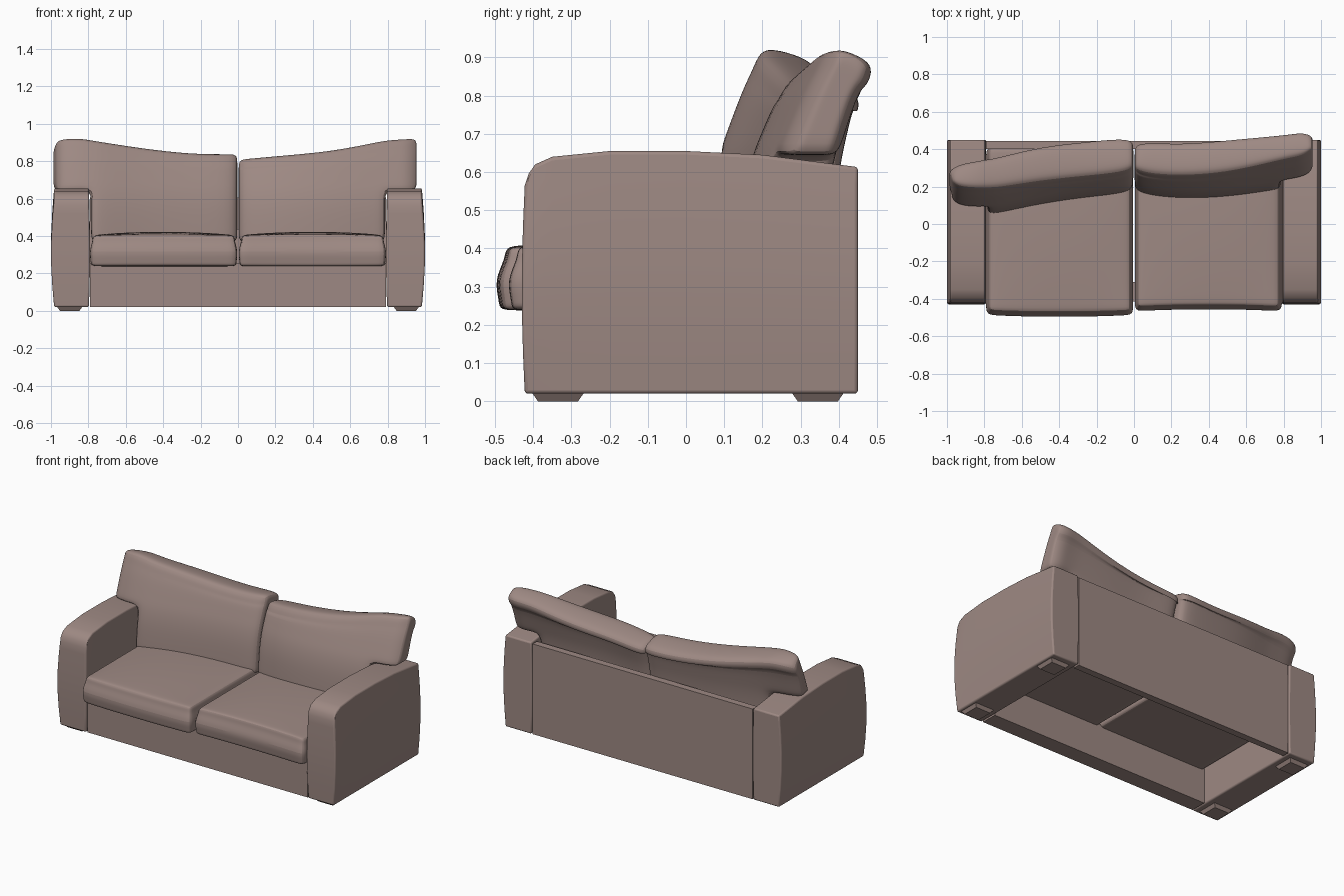
import bpy, bmesh
from math import sin, pi

if "Cube" in bpy.data.objects:
    bpy.data.objects.remove(bpy.data.objects["Cube"])

fabric = bpy.data.materials.new("fabric")
fabric.diffuse_color = (.34, .25, .227, 1)
fabric.use_nodes = True
fabric.node_tree.nodes["Principled BSDF"].inputs["Base Color"].default_value = fabric.diffuse_color


def interp(points, x):
    """Piecewise linear lookup in a list of (x, value)."""
    if x <= points[0][0]:
        return points[0][1]
    for (x0, v0), (x1, v1) in zip(points, points[1:]):
        if x <= x1:
            return v0 + (v1 - v0) * (x - x0) / (x1 - x0)
    return points[-1][1]


def block(name, xs, ys, zs, warp=None, keep=None, side=1, subsurf=0, bevel=0):
    """Skin of a grid of box cells; warp moves points, keep drops cells."""
    bm = bmesh.new()
    size = (len(xs) - 1, len(ys) - 1, len(zs) - 1)
    verts = {}

    def vert(idx):
        if idx not in verts:
            p = (xs[idx[0]], ys[idx[1]], zs[idx[2]])
            p = warp(*p) if warp else p
            verts[idx] = bm.verts.new((p[0] * side, p[1], p[2]))
        return verts[idx]

    def solid(c):
        if any(c[a] < 0 or c[a] >= size[a] for a in range(3)):
            return False
        mid = [(g[i] + g[i + 1]) / 2 for g, i in zip((xs, ys, zs), c)]
        return keep is None or keep(*mid)

    for i in range(size[0]):
        for j in range(size[1]):
            for k in range(size[2]):
                if not solid((i, j, k)):
                    continue
                for a in range(3):
                    for d in (0, 1):
                        n = [i, j, k]
                        n[a] += 2 * d - 1
                        if solid(n):
                            continue
                        quad = []
                        for u, v in ((0, 0), (1, 0), (1, 1), (0, 1)):
                            c = [i, j, k]
                            c[a] += d
                            c[(a + 1) % 3] += u
                            c[(a + 2) % 3] += v
                            quad.append(vert(tuple(c)))
                        bm.faces.new(quad)
    bmesh.ops.recalc_face_normals(bm, faces=bm.faces)
    mesh = bpy.data.meshes.new(name)
    bm.to_mesh(mesh)
    bm.free()
    mesh.materials.append(fabric)
    ob = bpy.data.objects.new(name, mesh)
    bpy.context.collection.objects.link(ob)
    if bevel:
        m = ob.modifiers.new("bevel", 'BEVEL')
        m.width, m.segments, m.limit_method, m.angle_limit = bevel, 3, 'ANGLE', 0.8
    if subsurf:
        m = ob.modifiers.new("subsurf", 'SUBSURF')
        m.levels = m.render_levels = subsurf
    bpy.ops.object.select_all(action='DESELECT')
    ob.select_set(True)
    bpy.context.view_layer.objects.active = ob
    bpy.ops.object.shade_smooth_by_angle(angle=0.7)
    return ob


# Arms: curved top, rounded front, bulging sides
arm_top = [(-.43, .565), (-.42, .595), (-.395, .62), (-.35, .64),
           (-.2, .655), (0, .655), (.2, .645), (.45, .613)]


def arm_warp(x, y, h):
    z = .02 + h * (interp(arm_top, y) - .02)
    puff = sin(pi * h)
    if x > .9:
        x += .017 * puff
    elif x < .85:
        x -= .006 * puff
    if y < -.4:
        y += .008 * (1 - puff)
    return x, y, z


for s, label in ((-1, "left"), (1, "right")):
    block(label + "_arm", [.797, .89, .983], [p[0] for p in arm_top],
          [0, .2, .4, .6, .8, .92, 1], arm_warp, side=s, bevel=.02)

    # Tapered feet
    for y, pos in ((-.335, "front"), (.345, "back")):
        def foot_warp(x, fy, z):
            k = 1 if z > .01 else .75
            return .9 + (x - .9) * k, y + fy * k, z
        block(f"{label}_{pos}_foot", [.83, .97], [-.07, .07], [0, .025],
              foot_warp, side=s)

# Base panels, open underneath
block("front_panel", [-.79, .79], [-.415, -.31], [.02, .255])
block("back_panel", [-.79, .79], [.40, .445], [.02, .605])

# Seat cushions: pillow edges, widest halfway up
for s, label, front in ((-1, "left", -.492), (1, "right", -.472)):
    def seat_warp(x, y, z):
        crown = sin(pi * x / .795) * sin(pi * min(max((y + .5) / .95, 0), 1))
        inset = 0 if .28 < z < .35 else .018 if z > .35 else .008
        if z > .35:
            z += .026 * crown
        if y < front + .01:
            y += inset * 1.6 + .012 * sin(pi * x / .795) * s
        if x < .02:
            x += inset
        elif x > .78:
            x -= inset
        return x, y, z
    block(label + "_seat_cushion", [.0005, .06, .25, .54, .72, .795],
          [front, front + .06, -.2, .1, .36, .41],
          [.238, .262, .318, .372, .404], seat_warp, side=s, subsurf=2)

# T-shaped back cushions, each slumped differently
slump = {
    "left": (-1, .99, .37,
             [(0, .185), (.4, .145), (.6, .105), (.72, .075), (.87, .065), (.99, .085)],
             [(0, .855), (.3, .855), (.6, .898), (.9, .948), (.99, .92)],
             [(0, .225), (.3, .225), (.6, .23), (.85, .185), (.99, .135)]),
    "right": (1, .955, .42,
              [(0, .18), (.25, .15), (.5, .16), (.79, .205), (.955, .235)],
              [(0, .825), (.2, .845), (.45, .86), (.8, .93), (.955, .938)],
              [(0, .2), (.5, .215), (.8, .17), (.955, .155)]),
}
for label, (s, end, lean, face, crest, depth) in slump.items():
    def back_warp(x, t, z):
        top = interp(crest, x)
        upper = z > .9
        if upper:
            z = top - (1 - z) * .7
        elif z > .75:
            z = (top + .70) / 2
        rise = max(z - .6, 0)
        y = interp(face, x) + .08 * (min(z, .6) - .6) + lean * rise
        y += t * interp(depth, x) * (1 - .6 * rise)
        if upper:
            z -= .06 * t * t + .02 * (1 - t) ** 2
        if x < .02 or x > end - .01:
            y += .05 * (.5 - t)
        if x > end - .01 and label == "left":
            x += .02 * (t - 1)
        return x, y, z
    block(label + "_back_cushion",
          [.004, .055, .25, .5, .72, .785, .85, end - .05, end],
          [0, .25, .75, 1], [.37, .42, .55, .645, .70, .80, .93, 1],
          back_warp, lambda x, t, z: x < .785 or z > .645, s, 2)
